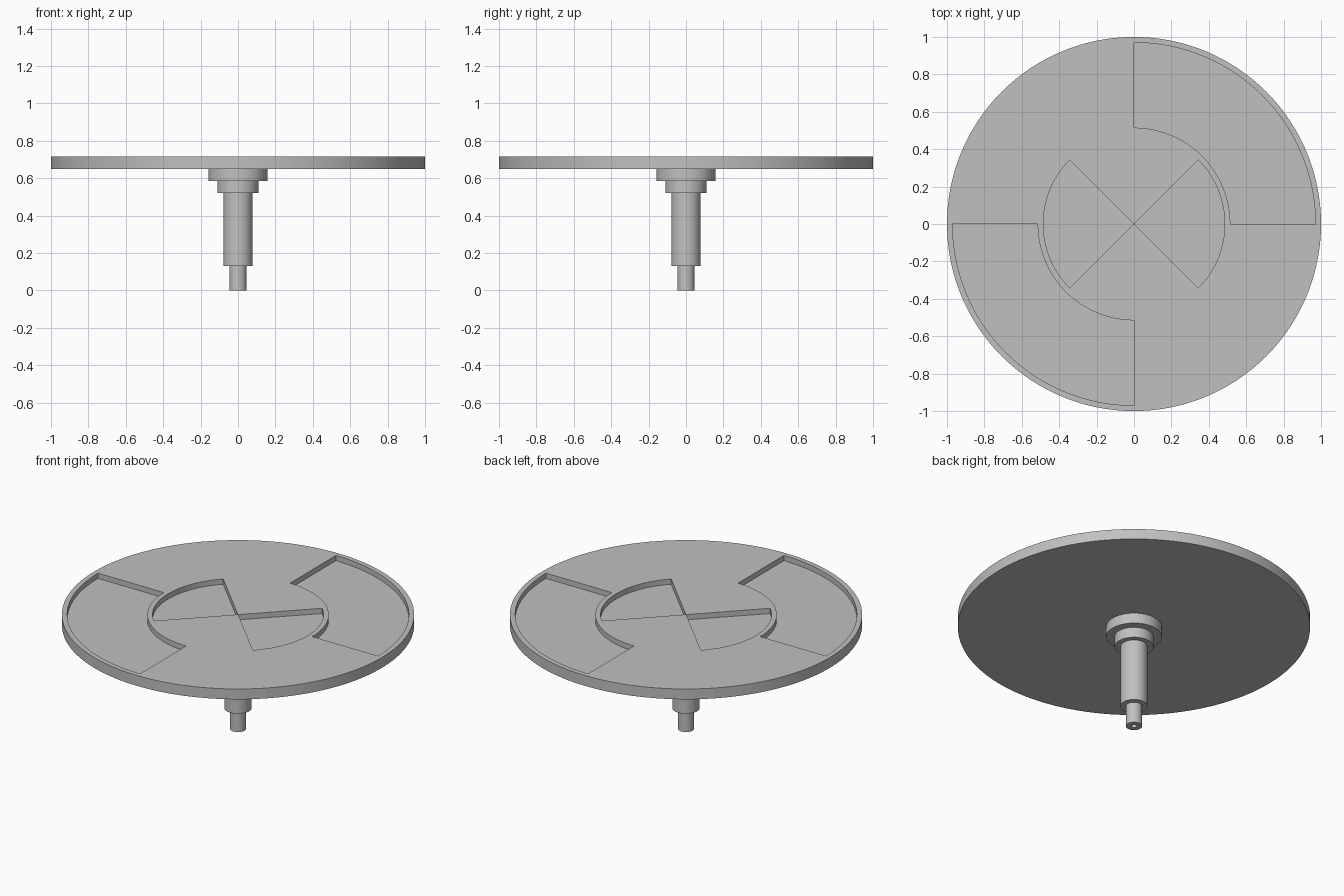
import bpy, bmesh
from math import cos, sin, radians, pi

cube = bpy.data.objects.get("Cube")
if cube:
    bpy.data.objects.remove(cube)

grey = bpy.data.materials.new("plain grey")
grey.use_nodes = True
grey.diffuse_color = (0.53, 0.53, 0.53, 1)
grey.node_tree.nodes["Principled BSDF"].inputs["Base Color"].default_value = grey.diffuse_color


def make_object(name, bm):
    bmesh.ops.recalc_face_normals(bm, faces=bm.faces)
    mesh = bpy.data.meshes.new(name)
    bm.to_mesh(mesh)
    bm.free()
    mesh.materials.append(grey)
    obj = bpy.data.objects.new(name, mesh)
    bpy.context.collection.objects.link(obj)
    return obj


def lathe(name, profile, sides):
    """Revolve (radius, z) points about z; the end rings are capped."""
    bm = bmesh.new()
    rings = [[bm.verts.new((r * cos(2 * pi * i / sides), r * sin(2 * pi * i / sides), z))
              for i in range(sides)] for r, z in profile]
    for low, high in zip(rings, rings[1:]):
        for i in range(sides):
            j = (i + 1) % sides
            bm.faces.new((low[i], low[j], high[j], high[i]))
    bm.faces.new(rings[0])
    bm.faces.new(rings[-1])
    return make_object(name, bm)


def sector(name, inner, outer, start, end, z0, z1, steps=48):
    """Solid ring sector, or a pie wedge when inner is zero."""
    angles = [radians(start + (end - start) * i / steps) for i in range(steps + 1)]
    outline = [(outer * cos(a), outer * sin(a)) for a in angles]
    if inner:
        outline += [(inner * cos(a), inner * sin(a)) for a in reversed(angles)]
    else:
        middle = (angles[0] + angles[-1]) / 2
        outline.append((0.001 * cos(middle), 0.001 * sin(middle)))
    bm = bmesh.new()
    face = bm.faces.new([bm.verts.new((x, y, z0)) for x, y in outline])
    top = bmesh.ops.extrude_face_region(bm, geom=[face])["geom"]
    bmesh.ops.translate(bm, vec=(0, 0, z1 - z0),
                        verts=[v for v in top if isinstance(v, bmesh.types.BMVert)])
    return make_object(name, bm)


def select_only(obj):
    bpy.ops.object.select_all(action='DESELECT')
    obj.select_set(True)
    bpy.context.view_layer.objects.active = obj


# Round plate with four shallow pockets in its upper face
base, floor, top = 0.65, 0.682, 0.715
plate = lathe("plate", [(1, base), (1, top)], 192)
for turn in (0, 180):
    for inner, outer, start in ((0.515, 0.97, 0), (0, 0.485, -45)):
        cutter = sector("pocket_cutter", inner, outer, start + turn, start + turn + 90,
                        floor, top + 0.1)
        cutter.hide_render = True
        cut = plate.modifiers.new("pocket", 'BOOLEAN')
        cut.operation = 'DIFFERENCE'
        cut.solver = 'EXACT'
        cut.object = cutter
        select_only(plate)
        bpy.ops.object.modifier_apply(modifier=cut.name)
        bpy.data.objects.remove(cutter)

# Stepped spindle with a small blind hole in its foot
spindle = lathe("spindle", [
    (0.016, 0.1), (0.016, 0), (0.046, 0), (0.046, 0.13), (0.078, 0.13), (0.078, 0.52),
    (0.11, 0.52), (0.11, 0.585), (0.158, 0.585), (0.158, base)], 64)

for part in (plate, spindle):
    select_only(part)
    bpy.ops.object.shade_smooth_by_angle(angle=radians(30))
